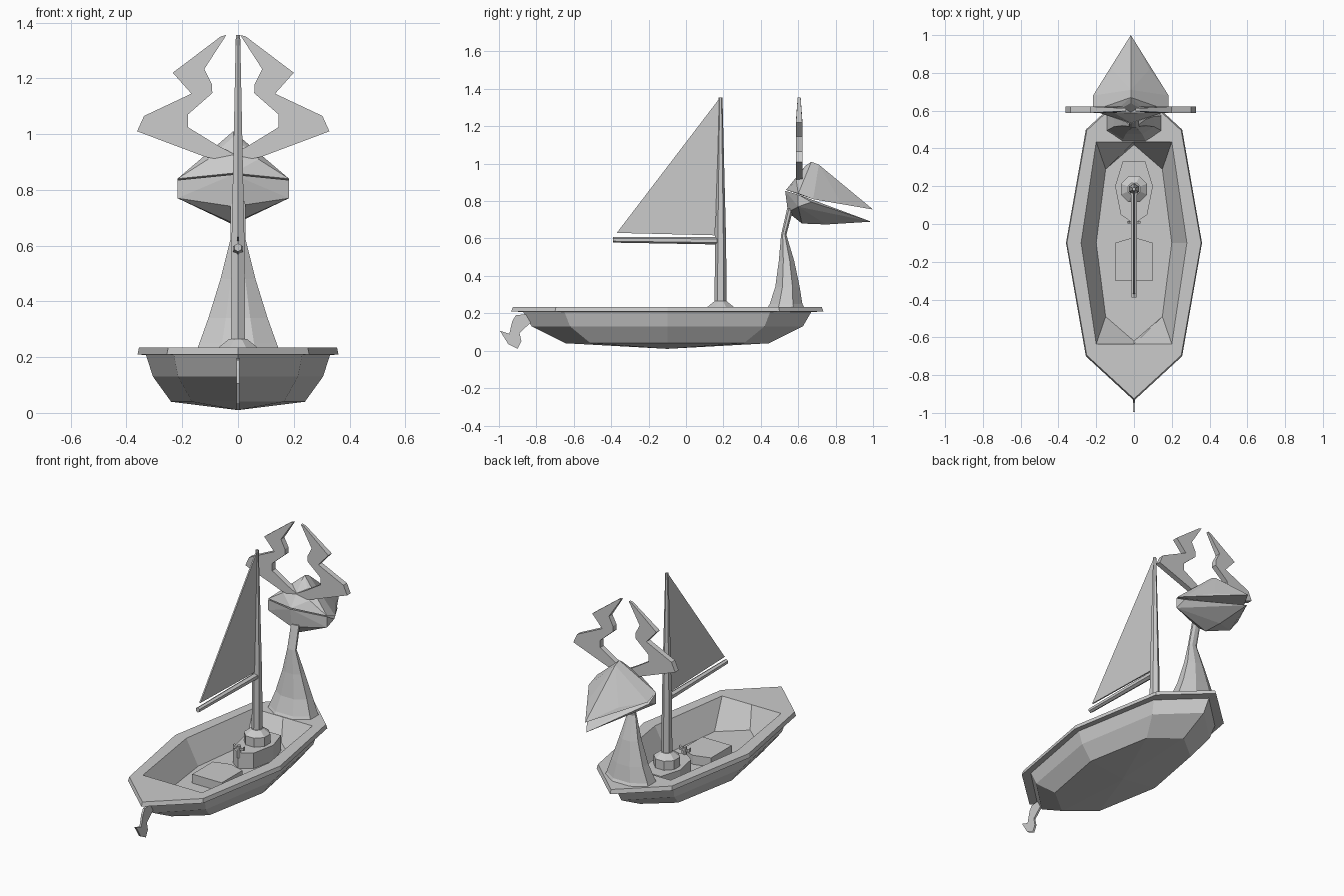
import bpy, bmesh
from math import cos, sin, pi

if "Cube" in bpy.data.objects:
    bpy.data.objects.remove(bpy.data.objects["Cube"])


def finish(bm, name):
    bmesh.ops.recalc_face_normals(bm, faces=bm.faces)
    me = bpy.data.meshes.new(name)
    bm.to_mesh(me)
    bm.free()
    ob = bpy.data.objects.new(name, me)
    bpy.context.collection.objects.link(ob)
    return ob


def loft(name, rings, start_point=None):
    """Skin a list of equal-length rings; the ends are capped (or fanned to a point)."""
    bm = bmesh.new()
    vs = [[bm.verts.new(p) for p in r] for r in rings]
    n = len(rings[0])
    for a, b in zip(vs, vs[1:]):
        for i in range(n):
            j = (i + 1) % n
            bm.faces.new((a[i], a[j], b[j], b[i]))
    if start_point:
        c = bm.verts.new(start_point)
        for i in range(n):
            bm.faces.new((c, vs[0][i], vs[0][(i + 1) % n]))
    else:
        bm.faces.new(vs[0])
    bm.faces.new(vs[-1])
    return finish(bm, name)


def prism_x(name, yz, t):
    """Flat plate from a side profile, thickness along x."""
    return loft(name, [[(x, y, z) for y, z in yz] for x in (-t, t)])


def hull_of(name, centre, sides, cx):
    """Convex solid from centreline points and mirrored side points."""
    bm = bmesh.new()
    for y, z in centre:
        bm.verts.new((cx, y, z))
    for x, y, z in sides:
        for s in (-1, 1):
            bm.verts.new((cx + s * x, y, z))
    res = bmesh.ops.convex_hull(bm, input=bm.verts)
    junk = [v for v in res['geom_interior'] if isinstance(v, bmesh.types.BMVert)]
    bmesh.ops.delete(bm, geom=junk, context='VERTS')
    return finish(bm, name)


def ngon(n, rx, ry, y, z, turn=0.0, x=0.0):
    return [(x + rx * cos(turn + 2 * pi * i / n), y + ry * sin(turn + 2 * pi * i / n), z)
            for i in range(n)]


def boat_ring(length, cx, cy, w, z, yc=-0.1):
    """Eight-point boat outline, symmetric about yc."""
    pts = [(0, -length), (cx, -cy), (w, 0), (cx, cy), (0, length), (-cx, cy), (-w, 0), (-cx, -cy)]
    return [(x, yc + y, z) for x, y in pts]


# Hull: outside, overhanging rim, opening, floor
loft("hull", [
    boat_ring(0.545, 0.165, 0.41, 0.24, 0.04),
    boat_ring(0.725, 0.215, 0.52, 0.305, 0.13),
    boat_ring(0.77, 0.23, 0.55, 0.33, 0.207),
    boat_ring(0.835, 0.255, 0.6, 0.36, 0.21),
    boat_ring(0.825, 0.25, 0.595, 0.355, 0.235),
    boat_ring(0.535, 0.2, 0.535, 0.28, 0.235),
    boat_ring(0.52, 0.15, 0.39, 0.2, 0.085),
], (0, -0.1, 0.01))

# Seat block on the floor
seat = [(-0.1, -0.3), (0.1, -0.3), (0.1, -0.1), (0, -0.07), (-0.1, -0.1)]
loft("seat", [[(x, y, z) for x, y in seat] for z in (0.08, 0.14)])

# Mast pedestal in two tiers
base = [(0, 0.0), (0.07, 0.05), (0.1, 0.2), (0.06, 0.33), (-0.06, 0.33), (-0.1, 0.2), (-0.07, 0.05)]
loft("pedestal", [[(x, y, z) for x, y in base] for z in (0.08, 0.18)])
loft("mast_collar", [ngon(8, 0.075, 0.075, 0.185, 0.18, pi / 8),
                     ngon(8, 0.075, 0.075, 0.185, 0.235, pi / 8),
                     ngon(8, 0.035, 0.035, 0.185, 0.265, pi / 8)])

# Small lever at the rear of the pedestal
loft("lever_post", [ngon(6, 0.012, 0.012, 0.01, z) for z in (0.15, 0.225)])
prism = [(-0.035, 0.2), (0.035, 0.2), (0.035, 0.225), (0.02, 0.21), (-0.02, 0.21), (-0.035, 0.225)]
loft("lever_handle", [[(x, y, z) for x, z in prism] for y in (0.003, 0.017)])

# Mast, boom and sail
loft("mast", [ngon(6, 0.03, 0.033, 0.185, 0.24, pi / 6),
              ngon(6, 0.027, 0.029, 0.185, 0.6, pi / 6),
              ngon(6, 0.009, 0.01, 0.185, 1.355, pi / 6)])
loft("boom", [[(x, y, z + zc) for x, z, _ in ngon(6, r, r, 0, 0, pi / 6)]
              for y, r, zc in ((-0.39, 0.015, 0.593), (0.17, 0.02, 0.588))])
prism_x("sail", [(-0.37, 0.63), (0.155, 0.617), (0.18, 1.35)], 0.004)

# Curled tail at the stern
prism_x("tail", [(-0.995, 0.107), (-0.945, 0.09), (-0.928, 0.16), (-0.91, 0.19), (-0.8, 0.2),
                 (-0.82, 0.16), (-0.89, 0.095), (-0.88, 0.05), (-0.9, 0.01), (-0.95, 0.035)], 0.006)

# Neck, flared at the deck
neck = [(0.16, 0.43, 0.64, 0.225), (0.15, 0.445, 0.625, 0.25), (0.115, 0.475, 0.61, 0.34),
        (0.068, 0.495, 0.58, 0.48), (0.03, 0.508, 0.537, 0.62), (0.028, 0.54, 0.575, 0.76)]
loft("neck", [ngon(8, w, (b - a) / 2 * 1.05, (a + b) / 2, z, pi / 8) for w, a, b, z in neck])

# Head: lower jaw and hooded upper bill
HX = -0.017
hull_of("lower_jaw",
        [(0.53, 0.855), (0.545, 0.74), (0.62, 0.68), (0.75, 0.675), (0.99, 0.69)],
        [(0.2, 0.6, 0.835), (0.2, 0.6, 0.77), (0.2, 0.67, 0.795)], HX)
hull_of("upper_bill",
        [(0.535, 0.86), (0.6, 0.92), (0.64, 0.99), (0.67, 1.01), (0.71, 0.995), (0.86, 0.865),
         (1.0, 0.755)],
        [(0.2, 0.6, 0.84), (0.2, 0.68, 0.81), (0.09, 0.59, 0.91), (0.1, 0.82, 0.805)], HX)

# Mirrored zigzag antlers
antler = [(0.025, 1.355), (0.045, 1.35), (0.217, 1.22), (0.15, 1.145), (0.32, 1.065), (0.345, 1.01),
          (0.1, 0.918), (0.0, 0.9), (0.0, 0.93), (0.057, 0.96), (0.163, 1.025), (0.163, 1.07),
          (0.075, 1.147), (0.077, 1.18), (0.104, 1.233)]
for s, side in ((-1, "left"), (1, "right")):
    loft("antler_" + side, [[(HX + s * x, 0.605 + d * (0.017 if z < 1.25 else 0.008), z)
                             for x, z in antler] for d in (-1, 1)])
